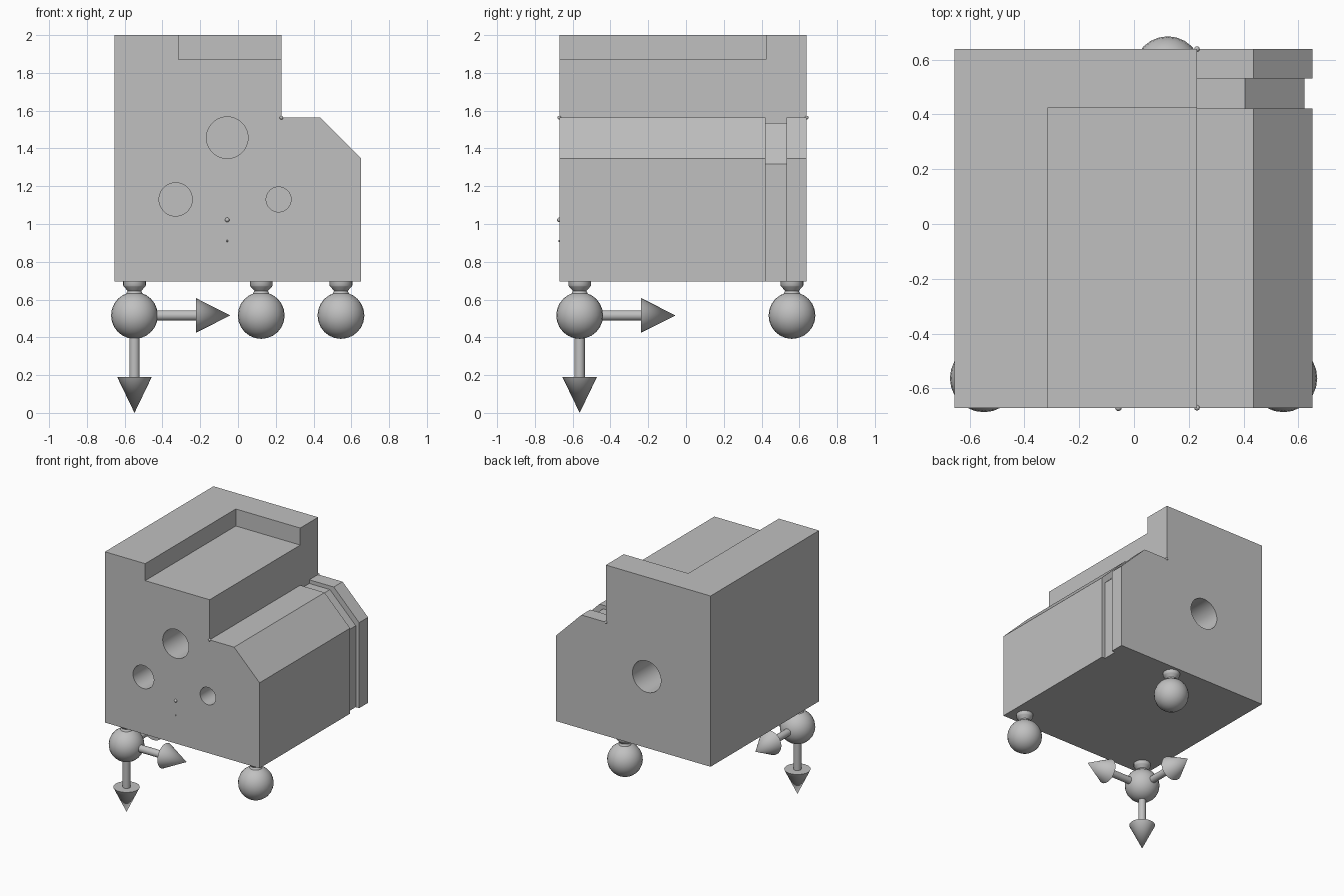
import bpy, bmesh, math
from mathutils import Vector

if "Cube" in bpy.data.objects:
    bpy.data.objects.remove(bpy.data.objects["Cube"], do_unlink=True)

GREY = (0.53, 0.53, 0.53, 1)
mat = bpy.data.materials.new("plain grey")
mat.use_nodes = True
mat.diffuse_color = GREY
mat.node_tree.nodes["Principled BSDF"].inputs["Base Color"].default_value = GREY


def add(name, bm):
    bmesh.ops.recalc_face_normals(bm, faces=bm.faces)
    me = bpy.data.meshes.new(name)
    bm.to_mesh(me)
    bm.free()
    me.materials.append(mat)
    ob = bpy.data.objects.new(name, me)
    bpy.context.collection.objects.link(ob)
    return ob


def smooth(ob):
    bpy.ops.object.select_all(action='DESELECT')
    ob.select_set(True)
    bpy.context.view_layer.objects.active = ob
    bpy.ops.object.shade_smooth_by_angle(angle=math.radians(35))


def prism(name, profile, y0, y1):
    """Extrude an x-z profile along y."""
    bm = bmesh.new()
    face = bm.faces.new([bm.verts.new((x, y0, z)) for x, z in profile])
    out = bmesh.ops.extrude_face_region(bm, geom=[face])["geom"]
    moved = [v for v in out if isinstance(v, bmesh.types.BMVert)]
    bmesh.ops.translate(bm, verts=moved, vec=(0, y1 - y0, 0))
    return add(name, bm)


def lathe(name, profile, origin, axis, steps=32):
    """Spin (radius, distance) points around an axis."""
    bm = bmesh.new()
    vs = [bm.verts.new((r, 0, d)) for r, d in profile]
    es = [bm.edges.new(pair) for pair in zip(vs, vs[1:])]
    bmesh.ops.spin(bm, geom=vs + es, cent=(0, 0, 0), axis=(0, 0, 1),
                   angle=math.tau, steps=steps)
    bmesh.ops.remove_doubles(bm, verts=bm.verts, dist=1e-5)
    turn = Vector((0, 0, 1)).rotation_difference(Vector(axis)).to_matrix()
    bmesh.ops.rotate(bm, verts=bm.verts, cent=(0, 0, 0), matrix=turn)
    bmesh.ops.translate(bm, verts=bm.verts, vec=origin)
    ob = add(name, bm)
    smooth(ob)
    return ob


def ball(name, centre, radius, segments=24):
    bm = bmesh.new()
    bmesh.ops.create_uvsphere(bm, u_segments=segments, v_segments=segments // 2,
                              radius=radius)
    bmesh.ops.translate(bm, verts=bm.verts, vec=centre)
    ob = add(name, bm)
    smooth(ob)
    return ob


# Block limits
LEFT, RIGHT, FRONT, BACK, BASE, TOP = -0.655, 0.652, -0.671, 0.639, 0.695, 2.0
STEP_X, STEP_Z = 0.23, 1.563

# Stepped, chamfered block
block = prism("block", [(LEFT, BASE), (RIGHT, BASE), (RIGHT, 1.348), (0.437, STEP_Z),
                        (STEP_X, STEP_Z), (STEP_X, TOP), (LEFT, TOP)], FRONT, BACK)

# Cutters: top pocket, side groove, bored holes
cutters = [
    prism("pocket_cutter", [(-0.315, 1.87), (0.3, 1.87), (0.3, 2.1), (-0.315, 2.1)],
          FRONT - 0.1, 0.423),
    prism("groove_cutter", [(0.623, 0.6), (0.623, 1.317), (0.405, 1.535), (STEP_X, 1.535),
                            (STEP_X, 1.65), (0.75, 1.65), (0.75, 0.6)], 0.422, 0.532),
]
bores = [(-0.057, 1.457, 0.11, FRONT, 1), (-0.33, 1.13, 0.088, FRONT, 1),
         (0.215, 1.13, 0.066, FRONT, 1), (-0.115, 1.24, 0.12, BACK, -1)]
for x, z, r, y, way in bores:
    cutters.append(lathe("bore_cutter", [(0, -0.1), (r, -0.1), (r, 0.5), (0, 0.5)],
                         (x, y, z), (0, way, 0), 48))

for cutter in cutters:
    mod = block.modifiers.new("cut", 'BOOLEAN')
    mod.operation = 'DIFFERENCE'
    mod.solver = 'EXACT'
    mod.object = cutter
    bpy.context.view_layer.objects.active = block
    bpy.ops.object.modifier_apply(modifier=mod.name)
    bpy.data.objects.remove(cutter, do_unlink=True)
smooth(block)

# Small marker beads on the faces
ball("step_bead_front", (STEP_X, FRONT, STEP_Z), 0.01, 12)
ball("step_bead_back", (STEP_X, BACK, STEP_Z), 0.01, 12)
ball("face_bead_large", (-0.057, FRONT, 1.022), 0.012, 12)
ball("face_bead_small", (-0.057, FRONT, 0.91), 0.005, 12)

# Ball feet on waisted necks
R, FOOT_Z = 0.124, 0.516
feet = {"front_right": (-0.548, -0.563), "front_left": (0.545, -0.563),
        "back": (0.123, 0.561)}
for side, (x, y) in feet.items():
    ball(side + "_foot_ball", (x, y, FOOT_Z), R)
    lathe(side + "_foot_neck", [(0, 0.1), (0.046, 0.11), (0.036, 0.13), (0.056, 0.152),
                                (0.06, 0.158), (0.06, 0.18), (0, 0.18)],
          (x, y, FOOT_Z), (0, 0, 1), 24)

# Three axis arrows from one foot
corner = (*feet["front_right"], FOOT_Z)
for label, axis in {"side": (1, 0, 0), "rear": (0, 1, 0), "down": (0, 0, -1)}.items():
    reach = FOOT_Z if label == "down" else 0.507
    lathe(label + "_arrow", [(0, 0.08), (0.027, 0.08), (0.027, 0.325), (0.092, 0.325),
                             (0, reach)], corner, axis, 24)
